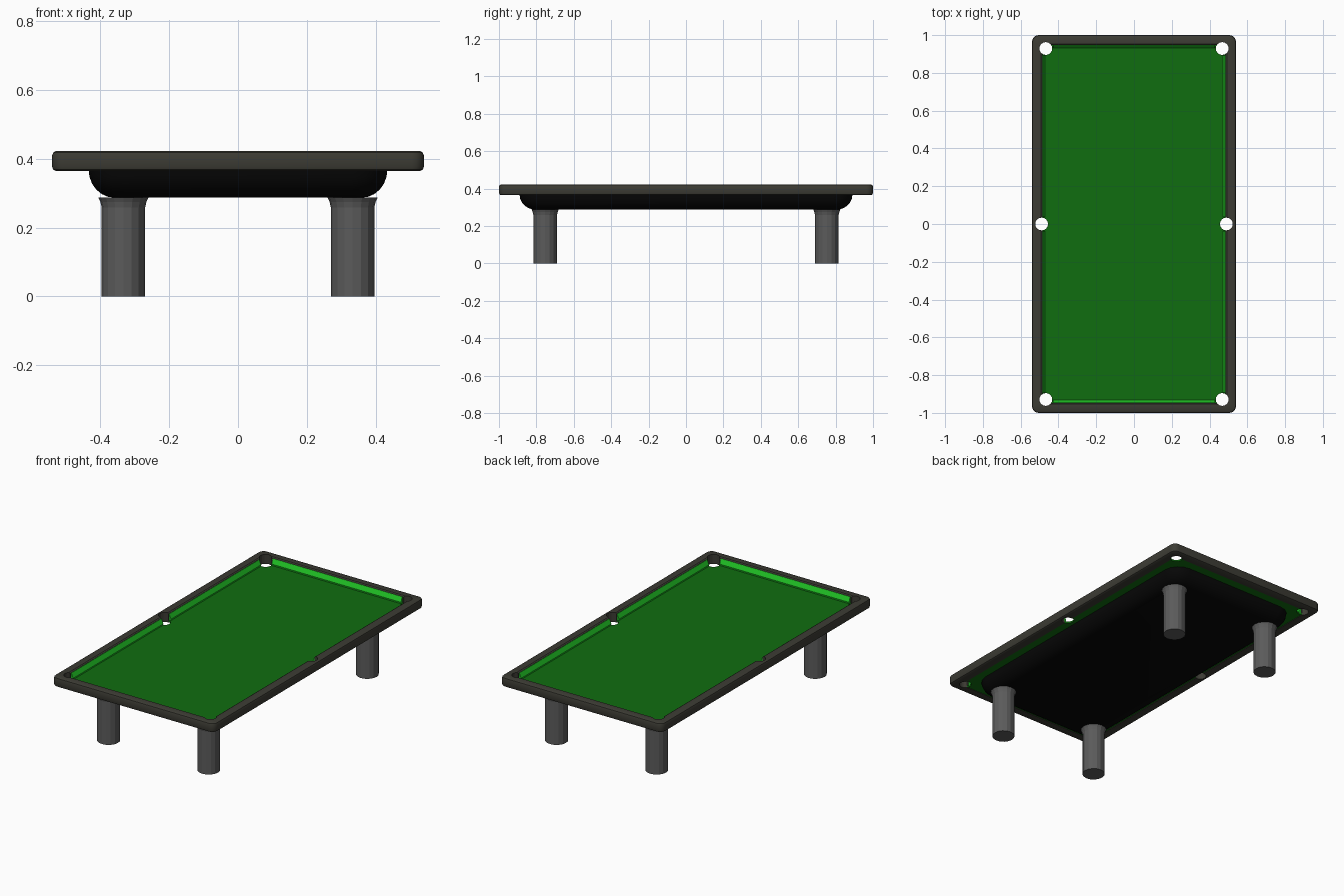
import bpy, bmesh, math

if "Cube" in bpy.data.objects:
    bpy.data.objects.remove(bpy.data.objects["Cube"])


def material(name, rgb):
    m = bpy.data.materials.new(name)
    m.diffuse_color = (*rgb, 1)
    m.use_nodes = True
    m.node_tree.nodes["Principled BSDF"].inputs["Base Color"].default_value = m.diffuse_color
    return m


RAIL = material("dark_rail", (0.045, 0.044, 0.034))
CLOTH = material("green_cloth", (0.005, 0.155, 0.005))
CUSHION = material("bright_green", (0.016, 0.60, 0.02))
BLACK = material("black", (0.002, 0.002, 0.002))
LEG = material("grey_leg", (0.105, 0.105, 0.105))


def finish(bm, name, mat, smooth=False):
    bmesh.ops.recalc_face_normals(bm, faces=bm.faces)
    me = bpy.data.meshes.new(name)
    bm.to_mesh(me)
    bm.free()
    ob = bpy.data.objects.new(name, me)
    bpy.context.collection.objects.link(ob)
    if mat:
        me.materials.append(mat)
    if smooth:
        bpy.ops.object.select_all(action='DESELECT')
        ob.select_set(True)
        bpy.context.view_layer.objects.active = ob
        bpy.ops.object.shade_smooth_by_angle(angle=math.radians(35))
    return ob


def rounded_rect(hx, hy, r, n=5):
    pts = []
    for k, (sx, sy) in enumerate([(1, 1), (-1, 1), (-1, -1), (1, -1)]):
        for i in range(n):
            a = math.pi / 2 * (k + i / (n - 1))
            pts.append((sx * (hx - r) + r * math.cos(a), sy * (hy - r) + r * math.sin(a)))
    return pts


def loft(name, mat, rings, closed=False, smooth=False):
    """Skin a stack of point rings given as (points, z)."""
    bm = bmesh.new()
    vr = [[bm.verts.new((x, y, z)) for x, y in pts] for pts, z in rings]
    pairs = list(zip(vr, vr[1:])) + ([(vr[-1], vr[0])] if closed else [])
    for a, b in pairs:
        for i in range(len(a)):
            j = (i + 1) % len(a)
            bm.faces.new((a[i], a[j], b[j], b[i]))
    if not closed:
        bm.faces.new(vr[0])
        bm.faces.new(vr[-1])
    return finish(bm, name, mat, smooth)


def circle(cx, cy, r, n=16):
    return [(cx + r * math.cos(math.tau * i / n), cy + r * math.sin(math.tau * i / n)) for i in range(n)]


# Rail frame: (half width, half length, corner radius, z) swept as a closed section
section = [(0.485, 0.947, 0.01, 0.365), (0.53, 0.99, 0.025, 0.365), (0.537, 0.997, 0.032, 0.369),
           (0.54, 1.0, 0.035, 0.377), (0.54, 1.0, 0.035, 0.410), (0.537, 0.997, 0.032, 0.418),
           (0.53, 0.99, 0.025, 0.422), (0.492, 0.954, 0.015, 0.422), (0.485, 0.947, 0.01, 0.417)]
rail = loft("rail_frame", RAIL, [(rounded_rect(a, b, r), z) for a, b, r, z in section], closed=True, smooth=True)

# Playing surface
bed = loft("playing_surface", CLOTH, [(rounded_rect(0.486, 0.948, 0.01), z) for z in (0.368, 0.378)])

# Pocket holes cut through rail and bed
bm = bmesh.new()
for cx, cy in [(sx * (0.467 if sy else 0.489), sy * 0.929) for sx in (-1, 1) for sy in (-1, 0, 1)]:
    lo, hi = ([bm.verts.new((x, y, z)) for x, y in circle(cx, cy, 0.034)] for z in (0.3, 0.5))
    for i in range(16):
        j = (i + 1) % 16
        bm.faces.new((lo[i], lo[j], hi[j], hi[i]))
    bm.faces.new(lo)
    bm.faces.new(hi)
cutter = finish(bm, "pocket_cutter", None)
cutter.hide_render = True
cutter.hide_viewport = True
for ob in (rail, bed):
    mod = ob.modifiers.new("pockets", 'BOOLEAN')
    mod.operation = 'DIFFERENCE'
    mod.solver = 'EXACT'
    mod.object = cutter

# Cushions: wedge section (distance inward from rail, z) run between two ends
wedge = [(-0.002, 0.376), (0.011, 0.376), (0.014, 0.388), (0.002, 0.416), (-0.002, 0.416)]


def cushion(name, place, a, b):
    bm = bmesh.new()
    e0, e1 = ([bm.verts.new((*place(u, t), z)) for u, z in wedge] for t in (a, b))
    n = len(wedge)
    for i in range(n):
        j = (i + 1) % n
        bm.faces.new((e0[i], e0[j], e1[j], e1[i]))
    bm.faces.new(e0)
    bm.faces.new(e1)
    finish(bm, name, CUSHION)


for s in (-1, 1):
    cushion("end_cushion", lambda u, t: (t, s * (0.947 - u)), -0.43, 0.43)
    for e in (-1, 1):
        cushion("side_cushion", lambda u, t: (s * (0.485 - u), t), e * 0.036, e * 0.892)

# Bowl-sided underbody
rings = []
for i in range(7):
    a = math.pi / 2 * i / 6
    inset = 0.075 * (1 - math.cos(a))
    rings.append((rounded_rect(0.434 - inset, 0.89 - inset * 1.15, 0.10 - inset * 0.8),
                  0.368 - 0.081 * math.sin(a)))
loft("underbody", BLACK, rings, smooth=True)

# Legs flaring at the top
for sx in (-1, 1):
    for sy in (-1, 1):
        loft("leg", LEG, [(circle(sx * 0.333, sy * 0.753, r), z) for r, z in
                          [(0.063, 0), (0.063, 0.258), (0.067, 0.275), (0.073, 0.288)]])
